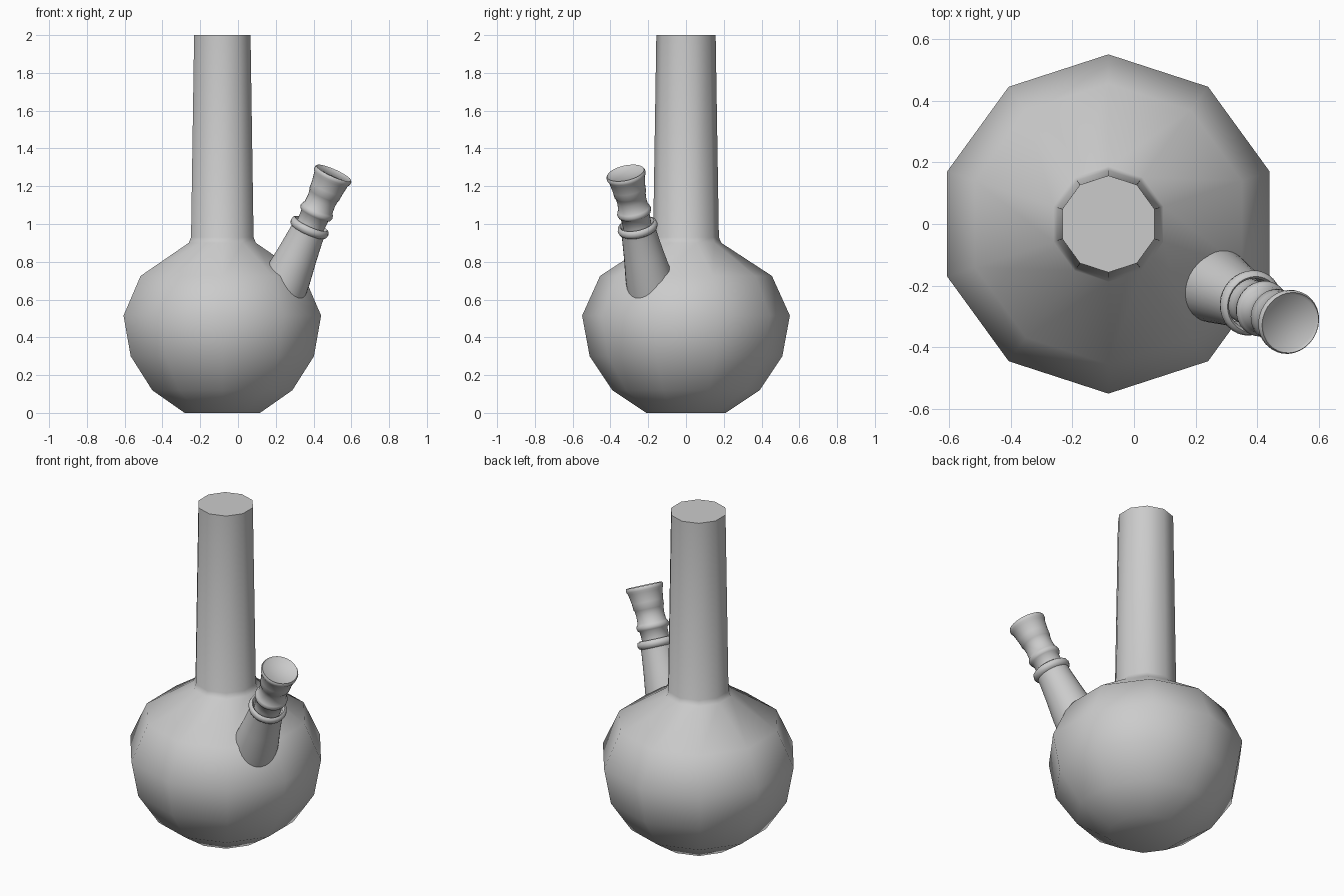
import bpy, bmesh, math
from mathutils import Vector, Matrix

cube = bpy.data.objects.get("Cube")
if cube:
    bpy.data.objects.remove(cube, do_unlink=True)

glass = bpy.data.materials.new("light_grey")
glass.use_nodes = True
glass.diffuse_color = (0.6, 0.6, 0.6, 1)
glass.node_tree.nodes["Principled BSDF"].inputs["Base Color"].default_value = (0.6, 0.6, 0.6, 1)


def lathe(name, profile, sides, matrix, sharp_angle, cap_start=True, cap_end=True):
    """Revolve (radius, height) points around z; the first ring vertex lies on +y."""
    bm = bmesh.new()
    rings = []
    for r, h in profile:
        angles = [math.tau * i / sides for i in range(sides)]
        rings.append([bm.verts.new((-r * math.sin(a), r * math.cos(a), h)) for a in angles])
    for low, high in zip(rings, rings[1:]):
        for i in range(sides):
            j = (i + 1) % sides
            bm.faces.new((low[i], low[j], high[j], high[i]))
    if cap_start:
        bm.faces.new(rings[0][::-1])
    if cap_end:
        bm.faces.new(rings[-1])
    bmesh.ops.recalc_face_normals(bm, faces=bm.faces)
    mesh = bpy.data.meshes.new(name)
    bm.to_mesh(mesh)
    bm.free()
    obj = bpy.data.objects.new(name, mesh)
    bpy.context.collection.objects.link(obj)
    obj.matrix_world = matrix
    mesh.materials.append(glass)
    bpy.ops.object.select_all(action="DESELECT")
    obj.select_set(True)
    bpy.context.view_layer.objects.active = obj
    bpy.ops.object.shade_smooth_by_angle(angle=math.radians(sharp_angle))
    return obj


# Ten-sided flask: round body running up into a tapering neck
flask_profile = [(0.21, 0), (0.39, 0.12), (0.51, 0.30), (0.55, 0.515),
                 (0.455, 0.725), (0.187, 0.90), (0.174, 0.93), (0.157, 2.0)]
lathe("flask", flask_profile, 10, Matrix.Translation((-0.083, 0, 0)), 65)

# Slanted stem frame: origin at the bowl mouth, z pointing out along the stem
axis = Vector((0.444, -0.222, 1)).normalized()
tilt = Vector((0, 0, 1)).rotation_difference(axis).to_matrix().to_4x4()
stem = Matrix.Translation((0.507, -0.32, 1.27)) @ tilt

# Flared socket that sinks into the body, with a rolled collar and open mouth
socket_profile = [(0.13, -0.70), (0.122, -0.60), (0.106, -0.48), (0.094, -0.37),
                  (0.093, -0.345), (0.103, -0.338), (0.108, -0.322), (0.103, -0.306),
                  (0.092, -0.30), (0.083, -0.31), (0.078, -0.40)]
lathe("stem_socket", socket_profile, 32, stem, 50, cap_end=False)

# Bowl insert: plug in the socket, bead, waist, flared cup with a shallow dish
bowl_profile = [(0.07, -0.42), (0.076, -0.30), (0.078, -0.25), (0.087, -0.243),
                (0.092, -0.228), (0.087, -0.213), (0.080, -0.205), (0.078, -0.16),
                (0.082, -0.13), (0.086, -0.125), (0.088, -0.09), (0.097, -0.035),
                (0.104, -0.022), (0.105, -0.008), (0.100, 0), (0.092, -0.008)]
lathe("bowl", bowl_profile, 32, stem, 50)
